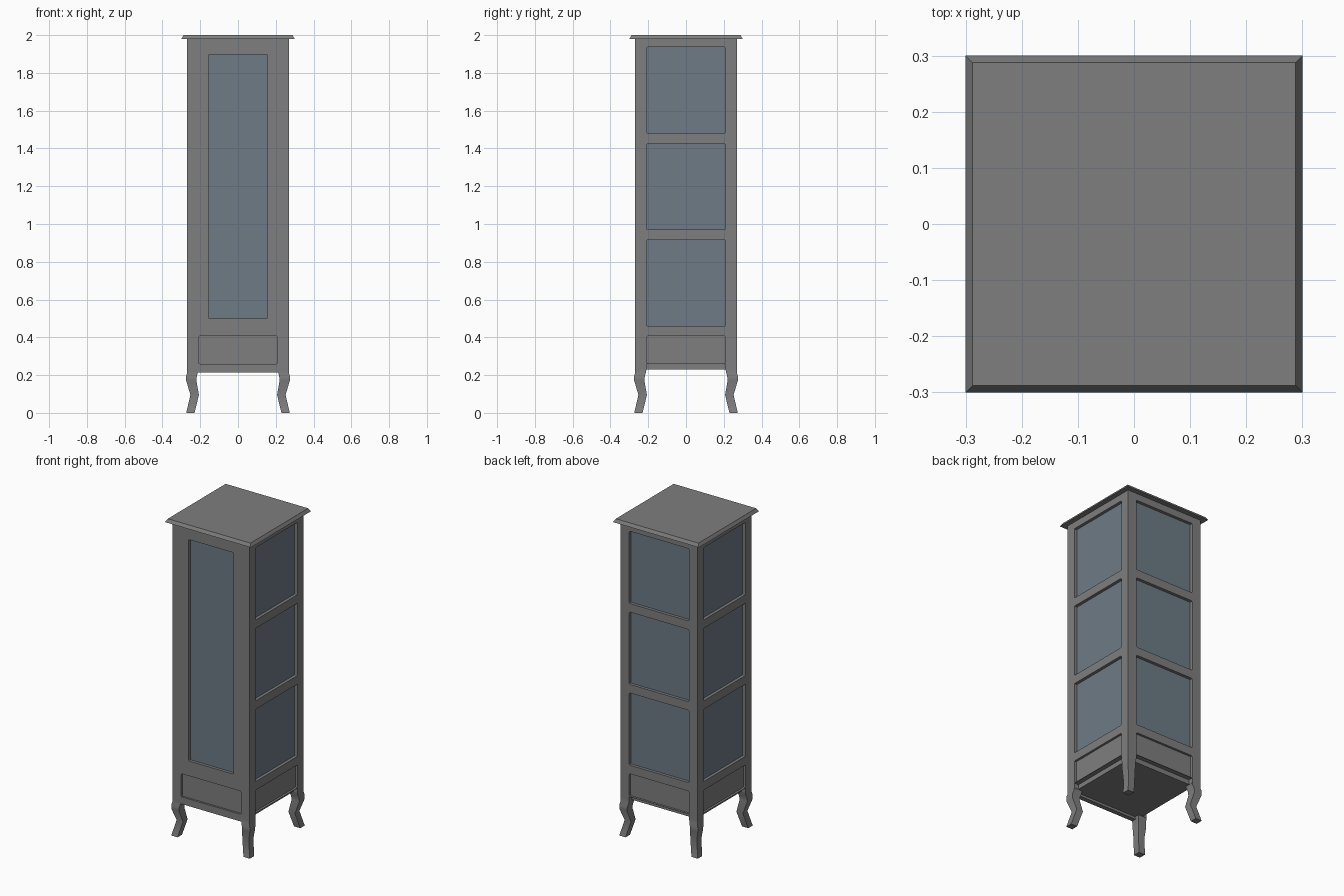
import bpy, bmesh
from math import radians

if "Cube" in bpy.data.objects:
    bpy.data.objects.remove(bpy.data.objects["Cube"])

W = 0.269      # half width of the cabinet
IN = 0.208     # half width of the openings between corner posts
LEVELS = [(0.46, 0.916), (0.97, 1.426), (1.48, 1.936)]


def material(name, color):
    m = bpy.data.materials.new(name)
    m.diffuse_color = (*color, 1)
    m.use_nodes = True
    m.node_tree.nodes["Principled BSDF"].inputs["Base Color"].default_value = m.diffuse_color
    return m


paint = material("dark_grey_paint", (0.21, 0.21, 0.21))
glass = material("glass", (0.153, 0.198, 0.24))


def rings(bm, loops):
    """Skin a stack of four-cornered loops and cap both ends."""
    vs = [[bm.verts.new(p) for p in loop] for loop in loops]
    for a, b in zip(vs, vs[1:]):
        for i in range(4):
            j = (i + 1) % 4
            bm.faces.new((a[i], a[j], b[j], b[i]))
    bm.faces.new(vs[0][::-1])
    bm.faces.new(vs[-1])


def rect(x0, x1, y0, y1, z):
    return [(x0, y0, z), (x1, y0, z), (x1, y1, z), (x0, y1, z)]


def outside(v):
    return max(abs(v.co.x), abs(v.co.y)) > 0.3


def make(name, stacks, mat=paint, corner=0):
    bm = bmesh.new()
    for s in stacks:
        rings(bm, s)
    bmesh.ops.recalc_face_normals(bm, faces=bm.faces)
    if corner:  # round the edges that run through the cabinet wall
        edges = [e for e in bm.edges if outside(e.verts[0]) != outside(e.verts[1])]
        bmesh.ops.bevel(bm, geom=edges, offset=corner, segments=2, profile=0.5,
                        affect='EDGES')
    me = bpy.data.meshes.new(name)
    bm.to_mesh(me)
    bm.free()
    me.materials.append(mat)
    ob = bpy.data.objects.new(name, me)
    bpy.context.collection.objects.link(ob)
    return ob


def box(x0, x1, y0, y1, z0, z1):
    return [rect(x0, x1, y0, y1, z0), rect(x0, x1, y0, y1, z1)]


def side_box(side, d0, d1, half, z0, z1):
    """Box on one side, between distances d0 and d1 from the centre."""
    return {"right": box(d0, d1, -half, half, z0, z1),
            "left": box(-d1, -d0, -half, half, z0, z1),
            "back": box(-half, half, d0, d1, z0, z1),
            "front": box(-half, half, -d1, -d0, z0, z1)}[side]


def cut(target, name, stacks, corner=0):
    cutter = make(name, stacks, corner=corner)
    cutter.hide_render = True
    cutter.hide_viewport = True
    cutter.display_type = 'WIRE'
    m = target.modifiers.new(name, 'BOOLEAN')
    m.operation = 'DIFFERENCE'
    m.solver = 'EXACT'
    m.object = cutter


# cabinet body: hollow carcass with window openings and recessed lower panels
body = make("cabinet_body", [box(-W, W, -W, W, 0.215, 1.985)])
cut(body, "cavity_cutter", [box(-0.235, 0.235, -0.235, 0.235, 0.27, 1.96)])
openings = [side_box("front", 0.22, 0.4, 0.156, 0.5, 1.897),
            side_box("front", 0.257, 0.4, IN, 0.26, 0.406)]
lower = []
for side in ("left", "right", "back"):
    openings += [side_box(side, 0.22, 0.4, IN, a, b) for a, b in LEVELS]
    openings.append(side_box(side, 0.255, 0.4, IN, 0.262, 0.406))
    lower.append(side_box(side, 0.24, 0.4, IN, 0.1, 0.26))
cut(body, "opening_cutter", openings, corner=0.006)
cut(body, "lower_edge_cutter", lower)
cut(body, "underside_cutter", [box(-0.3, 0.3, -0.24, 0.3, 0.1, 0.23)])

# glass panes
make("door_glass", [side_box("front", 0.24, 0.25, 0.162, 0.495, 1.905)], glass)
for side in ("left", "right", "back"):
    make(side + "_glass", [side_box(side, 0.24, 0.25, IN + 0.005, a - 0.005, b + 0.005)
                           for a, b in LEVELS], glass)

# top board with sloped edge
make("top_board", [[rect(-h, h, -h, h, z) for h, z in ((0.3, 1.98), (0.288, 2.0))]])

# curved legs: height, inner and outer distance from the centre
PROFILE = [(0.0, 0.23, 0.274), (0.095, 0.207, 0.252), (0.17, 0.22, 0.274),
           (0.195, 0.218, 0.274), (0.215, 0.212, W), (0.24, IN, W)]
legs = make("legs", [[rect(a, b, a, b, z) for z, a, b in PROFILE]])
legs.select_set(True)
bpy.context.view_layer.objects.active = legs
bpy.ops.object.shade_smooth_by_angle(angle=radians(45))
mirror = legs.modifiers.new("mirror", 'MIRROR')
mirror.use_axis = (True, True, False)
